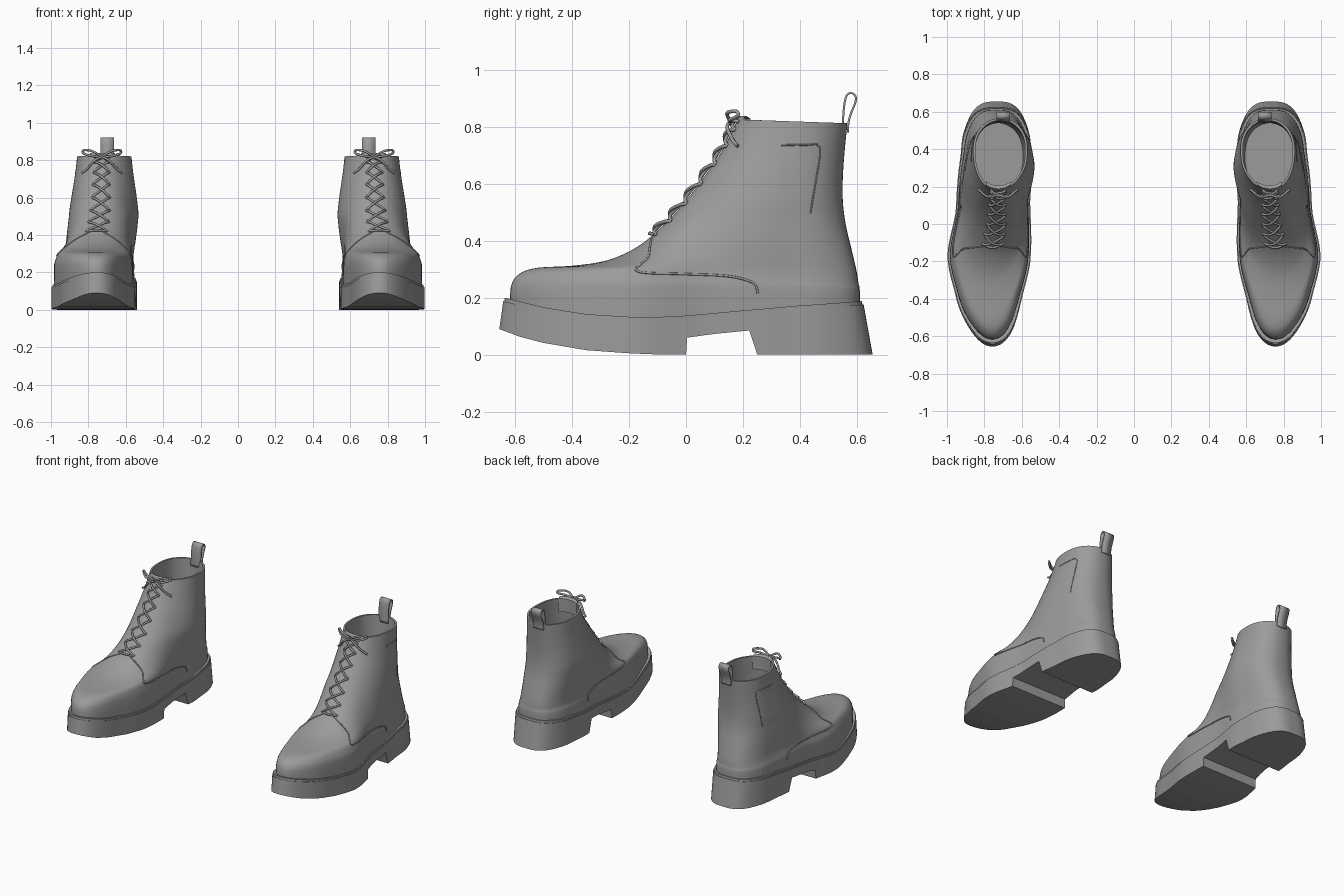
import bpy, bmesh, math
from mathutils import Vector

cube = bpy.data.objects.get("Cube")
if cube:
    bpy.data.objects.remove(cube)

grey = bpy.data.materials.new("boot_grey")
grey.use_nodes = True
grey.diffuse_color = (0.33, 0.33, 0.33, 1)
grey.node_tree.nodes["Principled BSDF"].inputs["Base Color"].default_value = (0.33, 0.33, 0.33, 1)

HALF = 0.655  # half length of the sole


def table(rows, y, smooth=False):
    """Interpolate a list of (y, value) pairs."""
    for (a, p), (b, q) in zip(rows, rows[1:]):
        if y <= b:
            k = max(0, (y - a) / (b - a))
            return p + (q - p) * (k * k * (3 - 2 * k) if smooth else k)
    return rows[-1][1]


def spline(rows, v):
    """Smooth curve through rows at parameter v."""
    n = len(rows) - 1
    i = max(0, min(int(v), n - 1))
    k = v - i
    a, b, c, d = (rows[max(0, min(n, i + j))] for j in (-1, 0, 1, 2))
    return [0.5 * (2 * q + (r - p) * k + (2 * p - 5 * q + 4 * r - s) * k * k
                   + (3 * q - p - 3 * r + s) * k ** 3) for p, q, r, s in zip(a, b, c, d)]


WIDTH = [(-.655, .21), (-.4, .215), (-.2, .23), (.1, .2), (.35, .217), (.5, .232), (.655, .235)]
CENTRE = [(-.655, .757), (-.4, .775), (-.2, .775), (.1, .753), (.35, .737), (.655, .735)]
TOP = [(-.655, .2), (-.5, .165), (-.35, .142), (-.15, .13), (0, .137), (.2, .155), (.4, .172), (.655, .188)]
BOTTOM = [(-.655, .09), (-.58, .063), (-.5, .042), (-.35, .016), (-.2, .005), (-.1, .001), (0, 0),
          (.004, .06), (.1, .073), (.222, .085), (.25, 0), (.655, 0)]

# Upper: front y, front z, back y, back z, width factor, heel roundness
RINGS = [(-.615, .11, .61, .11, .95, .65), (-.615, .235, .61, .22, .945, .66),
         (-.582, .285, .605, .25, .92, .68), (-.52, .305, .60, .285, .90, .7),
         (-.4, .312, .59, .33, .89, .72), (-.28, .33, .578, .38, .885, .74),
         (-.185, .37, .567, .425, .88, .76), (-.11, .425, .558, .47, .875, .79),
         (-.03, .505, .55, .54, .86, .82), (.05, .605, .55, .62, .80, .85),
         (.12, .705, .556, .71, .73, .88), (.165, .79, .564, .79, .68, .9), (.18, .825, .565, .812, .665, .9)]
LINING = [(.192, .825, .553, .812, .61, .9), (.18, .72, .545, .71, .62, .9),
          (.16, .5, .54, .5, .66, .9), (.15, .26, .54, .26, .66, .9)]


def ring_point(row, t):
    """Point on a ring; t = 0 is the toe side, positive t the outer side."""
    yf, zf, yb, zb, f, pb = row
    k = (1 - math.cos(t)) / 2
    y = yf + (yb - yf) * k
    z = zf + (zb - zf) * k
    s = math.sin(t)
    x = math.copysign(abs(s) ** (.97 + (pb - .97) * k), s) * f * table(WIDTH, y, True)
    shift = .022 * max(0, min(1, (z - .25) / .25))
    return Vector((table(CENTRE, y, True) - shift + x, y, z))


def surface(v, t, lift=0.0):
    return ring_point(spline(RINGS, v), t) + Vector((0, -.8, .6)) * lift


def mirror_points(points, side):
    return [Vector((p[0] * side, p[1], p[2])) for p in points]


def loft(name, rings, side, angle=35, caps=True, close=True):
    """Skin a mesh over a list of rings of equal length."""
    bm = bmesh.new()
    rows = [[bm.verts.new(p) for p in mirror_points(r, side)] for r in rings]
    n = len(rows[0])
    for a, b in zip(rows, rows[1:]):
        for i in range(n if close else n - 1):
            j = (i + 1) % n
            bm.faces.new((a[i], a[j], b[j], b[i]))
    if caps:
        bm.faces.new(rows[0])
        bm.faces.new(rows[-1])
    bmesh.ops.recalc_face_normals(bm, faces=bm.faces[:])
    mesh = bpy.data.meshes.new(name)
    bm.to_mesh(mesh)
    bm.free()
    ob = bpy.data.objects.new(name, mesh)
    bpy.context.collection.objects.link(ob)
    mesh.materials.append(grey)
    bpy.ops.object.select_all(action='DESELECT')
    ob.select_set(True)
    bpy.context.view_layer.objects.active = ob
    bpy.ops.object.shade_smooth_by_angle(angle=math.radians(angle))
    return ob


def tube(name, paths, side, radius):
    """Round cords through smooth paths."""
    curve = bpy.data.curves.new(name, 'CURVE')
    curve.dimensions = '3D'
    curve.bevel_depth = radius
    curve.bevel_resolution = 2
    curve.use_fill_caps = True
    for path in paths:
        steps = 6 * (len(path) - 1)
        pts = mirror_points([spline(path, i / 6) for i in range(steps + 1)], side)
        sp = curve.splines.new('POLY')
        sp.points.add(len(pts) - 1)
        for q, p in zip(sp.points, pts):
            q.co = (*p, 1)
        sp.use_smooth = True
    curve.materials.append(grey)
    bpy.context.collection.objects.link(bpy.data.objects.new(name, curve))


def sole_slab(name, side, low, high, scale):
    """Slab following the foot outline between two height rules."""
    ys = [-HALF * math.cos(.03 + (math.pi - .06) * i / 72) for i in range(73)]
    ys = sorted(ys + [0, .004, .222, .25])
    rings = []
    for y in ys:
        s = y / HALF
        k = (1 + s) / 2
        w = scale * table(WIDTH, y, True) * (1 - s * s) ** ((.95 - .3 * k) / 2)
        c = table(CENTRE, y, True)

        def corner(x, z):
            lean = -.18 * z if y > 0 else .14 * (z - .09)
            return (x, y * (1 - (1 - scale) * .35) + lean * s ** 4, z)
        a, b = low(y), high(y)
        rings.append([corner(c - w, a), corner(c + w, a), corner(c + w, b), corner(c - w, b)])
    loft(name, rings, side, 30)


def seam(keys, lift=0.0):
    """Dense path on the upper through (v, t) keys."""
    n = 4 * (len(keys) - 1)
    return [surface(*spline(keys, i / 4), lift) for i in range(n + 1)]


for side, label in ((1, "left"), (-1, "right")):
    # Outsole with heel block, and the welt above it
    sole_slab(label + "_sole", side, lambda y: table(BOTTOM, y), lambda y: table(TOP, y) - .012, 1)
    sole_slab(label + "_welt", side, lambda y: table(TOP, y) - .02, lambda y: table(TOP, y), .982)

    # Upper with collar and lining
    angles = [2 * math.pi * i / 72 for i in range(72)]
    count = 4 * (len(RINGS) - 1)
    rings = [[surface(i / 4, t) for t in angles] for i in range(count + 1)]
    rings += [[ring_point(r, t) for t in angles] for r in LINING]
    loft(label + "_upper", rings, side, 50)

    # Tongue edge behind the laces
    tongue = [[ring_point((.175 + d, z, .56, z, .66, .9), t) for t in (-.5, -.25, 0, .25, .5)]
              for d, z in ((.0, .74), (.003, .828), (.012, .838), (.03, .828), (.03, .74))]
    loft(label + "_tongue", tongue, side, 40, False, False)

    # Panel seams
    seams = [seam([(7, .1 * m), (6.3, .45 * m), (5.2, .8 * m), (3.7, 1.08 * m), (2.6, 1.25 * m),
                   (2.5, 1.5 * m), (2.4, 1.78 * m), (1.8, 1.95 * m), (.9, 2.0 * m)]) for m in (1, -1)]
    tube(label + "_quarter_seams", seams, side, .004)
    tube(label + "_ankle_panel_seam",
         [seam([(10.3, 1.5), (10.3, 1.9), (10.2, 2.2), (9, 2.25), (7.5, 2.25)])], side, .003)

    # Criss-cross laces
    laces = [[surface(6.9, -.27, .004), surface(6.9, 0, .012), surface(6.9, .27, .004)]]
    for i in range(7):
        a, b = 6.9 + i * .68, 7.58 + i * .68
        for m in (1, -1):
            laces.append([surface(a, -.28 * m, -.002), surface(a + .1, -.2 * m, .01),
                          surface((a + b) / 2, 0, .014 + .005 * m),
                          surface(b - .1, .2 * m, .01), surface(b, .28 * m, -.002)])
    tube(label + "_laces", laces, side, .0065)

    # Bow: two loops and two loose ends
    knot = surface(11.3, 0, .02)
    bow = []
    for m in (1, -1):
        for offsets in (((0, 0, 0), (.05, -.012, .03), (.095, .02, .036), (.1, .025, .02),
                         (.06, -.003, .006), (0, 0, 0)),
                        ((0, 0, 0), (.04, -.012, -.02), (.08, .008, -.065), (.108, .025, -.085))):
            bow.append([knot + Vector((x * m, y, z)) for x, y, z in offsets])
    bow.append([knot + Vector((0, -.003, d)) for d in (-.012, 0, .012)])
    tube(label + "_bow", bow, side, .0065)

    # Pull loop at the heel
    outline = [(.548, .77), (.551, .83), (.555, .875), (.563, .908), (.578, .918), (.594, .908),
               (.594, .885), (.58, .85), (.57, .815), (.568, .78)]
    path = [spline(outline, i / 3) for i in range(3 * (len(outline) - 1) + 1)]
    loop = loft(label + "_pull_loop", [[(x, y, z) for x in (.662, .734)] for y, z in path],
                side, 40, False, False)
    band = loop.modifiers.new("thickness", 'SOLIDIFY')
    band.thickness = .007
    band.offset = 0
